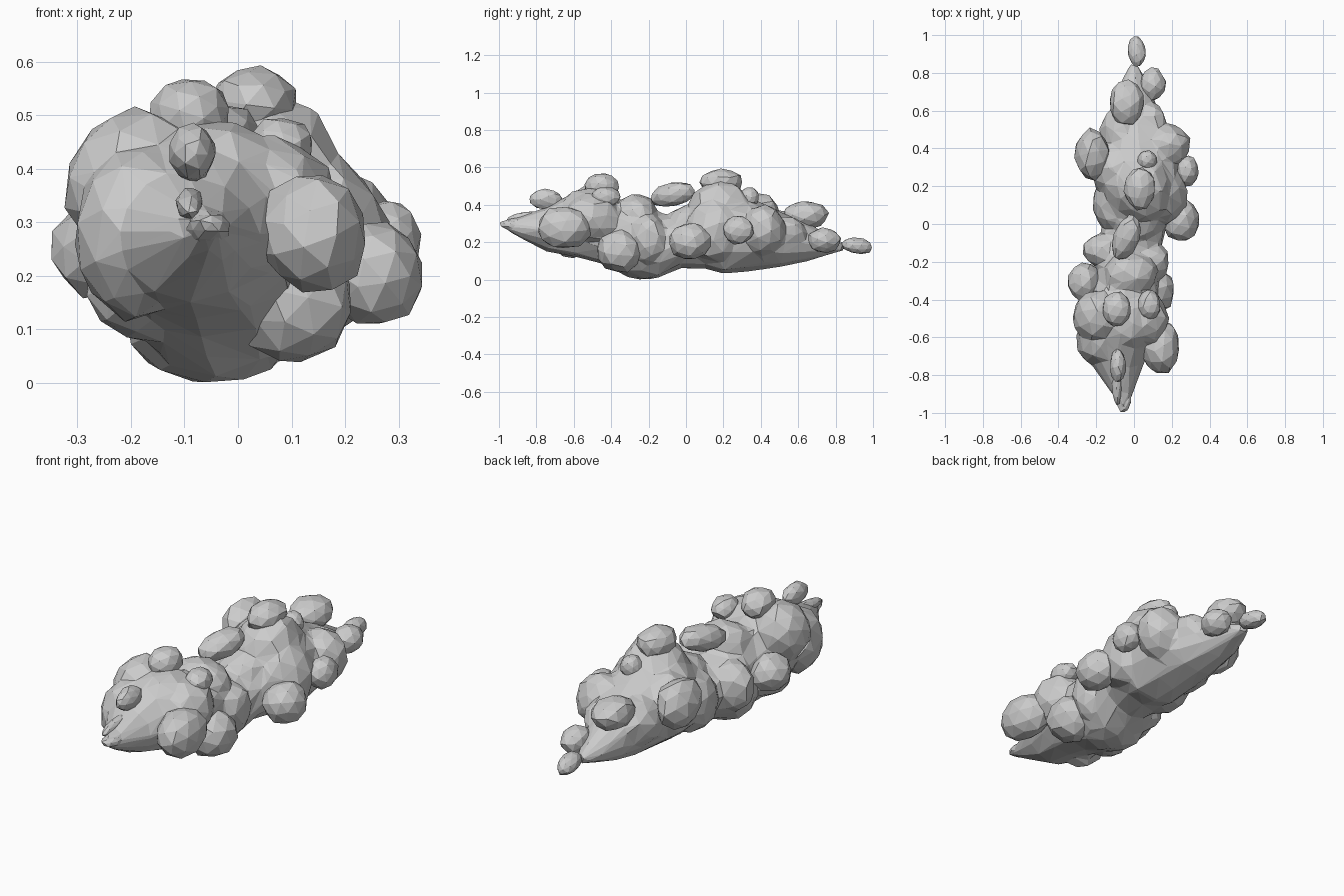
import bpy, bmesh, math, random
from mathutils import Vector, Euler

random.seed(4)


def add_ellipsoid(bm, center, radii, tilt=0.0, yaw=0.0, detail=2):
    """Faceted, slightly irregular ellipsoid; tilt lifts its +y end."""
    new = bmesh.ops.create_icosphere(bm, subdivisions=detail, radius=1.05)["verts"]
    spin = Euler([random.uniform(0, 6) for _ in range(3)]).to_matrix()
    turn = Euler((tilt, 0, yaw)).to_matrix()
    for v in new:
        p = spin @ v.co * random.uniform(0.93, 1.06)
        p = Vector((p.x * radii[0], p.y * radii[1], p.z * radii[2]))
        v.co = turn @ p + Vector(center)
        v.co.z = max(v.co.z, 0.0)


def finish(bm, name):
    bmesh.ops.recalc_face_normals(bm, faces=bm.faces)
    me = bpy.data.meshes.new(name)
    bm.to_mesh(me)
    bm.free()
    ob = bpy.data.objects.new(name, me)
    bpy.context.collection.objects.link(ob)
    return ob


def puff(name, *args):
    bm = bmesh.new()
    add_ellipsoid(bm, *args)
    return finish(bm, name)


# Tapered core running front to back: y, x centre, z centre, half width, half height
sections = [
    (-.99, -.05, .30, .02, .018), (-.90, -.06, .28, .055, .05),
    (-.75, -.09, .27, .135, .115), (-.60, -.08, .29, .18, .17),
    (-.45, -.07, .27, .20, .19), (-.30, -.04, .21, .18, .20),
    (-.15, -.03, .18, .17, .175), (-.03, .00, .20, .17, .135),
    (.10, .03, .25, .20, .20), (.20, .04, .27, .21, .24),
    (.35, .03, .24, .21, .20), (.50, .02, .22, .16, .15),
    (.65, .00, .20, .11, .10), (.78, .00, .18, .055, .045),
    (.85, .00, .175, .02, .02)]
SIDES = 12
bm = bmesh.new()
rings = []
for y, cx, cz, rx, rz in sections:
    ring = []
    for i in range(SIDES):
        a = 2 * math.pi * i / SIDES
        s = random.uniform(0.95, 1.06)
        ring.append(bm.verts.new((cx + rx * s * math.cos(a), y,
                                  max(0, cz + rz * s * math.sin(a)))))
    rings.append(ring)
for a, b in zip(rings, rings[1:]):
    for i in range(SIDES):
        j = (i + 1) % SIDES
        bm.faces.new((a[i], a[j], b[j], b[i]))
bm.faces.new(rings[0])
bm.faces.new(rings[-1])

# Broad lobes that swell the core
lobes = [
    ((.05, .18, .37), (.155, .17, .16)), ((-.10, .10, .22), (.12, .15, .14)),
    ((-.10, .28, .27), (.12, .16, .16)), ((.18, .42, .27), (.115, .11, .135)),
    ((.16, .15, .26), (.12, .15, .16)), ((-.16, -.14, .22), (.11, .09, .12)),
    ((-.05, -.22, .12), (.16, .13, .125)), ((-.02, -.27, .35), (.14, .11, .11)),
    ((-.19, -.49, .375), (.135, .14, .135)), ((-.19, -.62, .28), (.11, .13, .16)),
    ((-.18, -.40, .19), (.10, .12, .11)), ((-.04, -.52, .37), (.14, .15, .12)),
    ((.10, -.20, .22), (.09, .10, .13)), ((.06, -.50, .33), (.12, .15, .13)),
    ((-.07, .48, .25), (.11, .14, .12)), ((.09, .53, .25), (.08, .11, .09)),
    ((.02, .02, .30), (.12, .11, .10))]
for c, r in lobes:
    add_ellipsoid(bm, c, r)
body = finish(bm, "cloud_body")

# Fuse the core and lobes, soften the creases, then cut down to flat facets
m = body.modifiers.new("fuse", "REMESH")
m.mode = "VOXEL"
m.voxel_size = 0.014
m = body.modifiers.new("soften", "SMOOTH")
m.factor = 0.5
m.iterations = 8
m = body.modifiers.new("facet", "DECIMATE")
m.ratio = 0.03

# Rounded puffs standing out from the sides and top
puffs = [
    ((.14, -.65, .28), (.10, .14, .11)), ((.10, -.355, .155), (.11, .12, .115)),
    ((-.26, -.31, .25), (.085, .10, .09)), ((.25, .02, .205), (.093, .11, .095)),
    ((.28, .28, .265), (.06, .08, .075)), ((-.22, .37, .34), (.09, .13, .12)),
    ((-.09, -.45, .50), (.075, .09, .066)), ((.08, -.43, .44), (.06, .075, .055)),
    ((.03, .19, .52), (.08, .11, .07)), ((-.04, .64, .345), (.09, .115, .075)),
    ((.10, .74, .21), (.065, .085, .065))]
for n, (c, r) in enumerate(puffs):
    puff(f"puff_{n + 1}", c, r)

# Small and stretched wisps
puff("bridge_puff", (-.04, -.07, .455), (.065, .125, .06), 0.2, -0.35)
puff("small_top_puff", (.07, .34, .44), (.05, .05, .05))
puff("front_top_puff", (-.085, -.75, .43), (.042, .085, .052))
puff("front_wisp", (-.09, -.86, .335), (.025, .095, .025), 0.15)
puff("front_tip", (-.055, -.91, .285), (.04, .085, .03), -0.15)
puff("rear_wisp", (.015, .915, .18), (.045, .083, .042), -0.15, 0.1)
